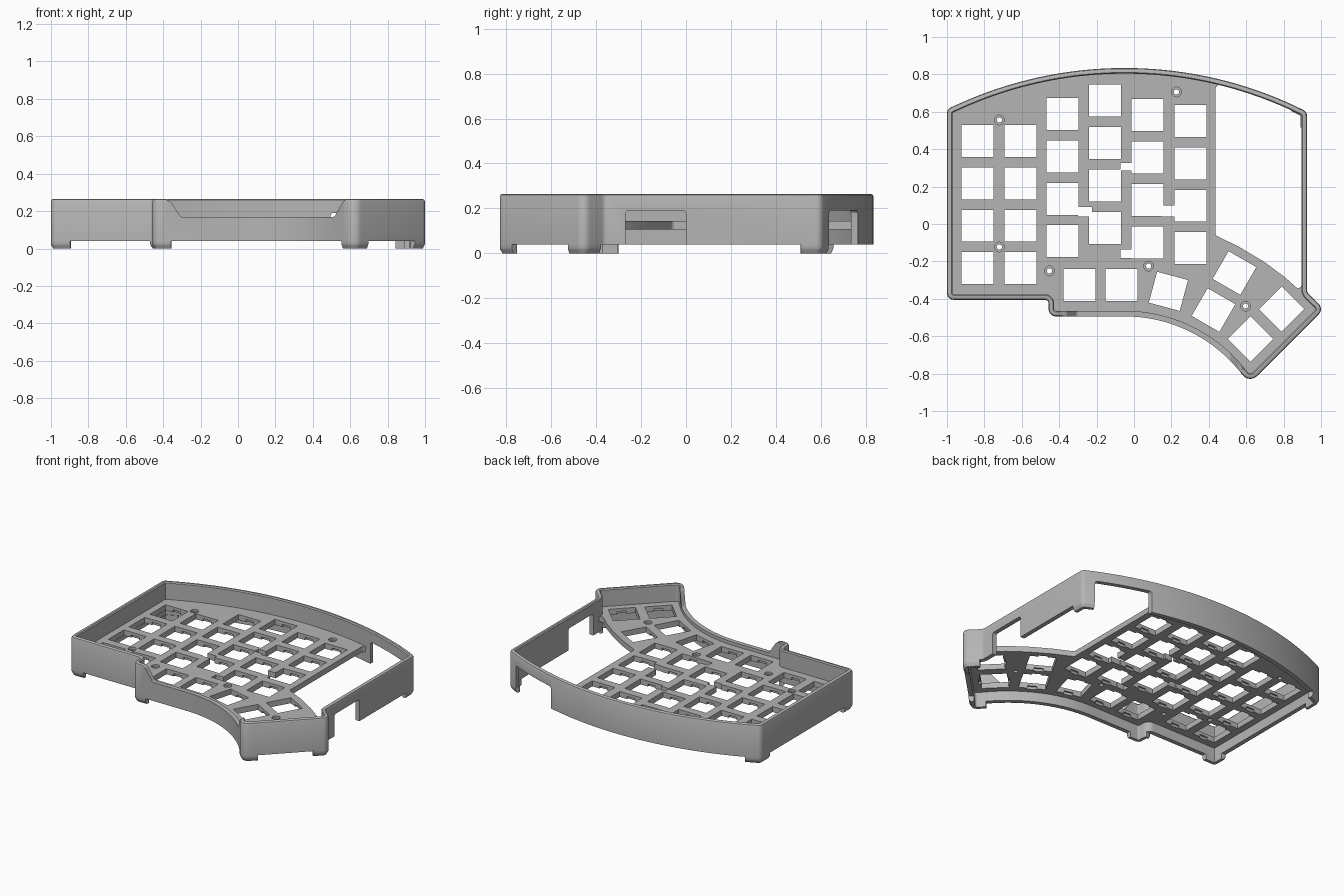
import bpy, bmesh, math
from mathutils import Vector, Matrix

cube = bpy.data.objects.get("Cube")
if cube:
    bpy.data.objects.remove(cube, do_unlink=True)

grey = bpy.data.materials.new("matte_grey")
grey.use_nodes = True
colour = (0.46, 0.46, 0.46, 1)
grey.diffuse_color = colour
grey.node_tree.nodes["Principled BSDF"].inputs["Base Color"].default_value = colour

WALL_LOW, WALL_TOP, PLATE_LOW, PLATE_TOP = 0.04, 0.265, 0.107, 0.145


def make(name, bm):
    bmesh.ops.recalc_face_normals(bm, faces=bm.faces)
    mesh = bpy.data.meshes.new(name)
    bm.to_mesh(mesh)
    bm.free()
    mesh.materials.append(grey)
    ob = bpy.data.objects.new(name, mesh)
    bpy.context.collection.objects.link(ob)
    return ob


def fillet(corners, steps=7):
    """Round each (x, y, radius) corner of a closed polygon."""
    out = []
    for i, (x, y, r) in enumerate(corners):
        p = Vector((x, y))
        if not r:
            out.append(p)
            continue
        a = (Vector(corners[i - 1][:2]) - p).normalized()
        b = (Vector(corners[(i + 1) % len(corners)][:2]) - p).normalized()
        half = a.angle(b) / 2
        centre = p + (a + b).normalized() * r / math.sin(half)
        start = p + a * r / math.tan(half) - centre
        turn = start.angle_signed(p + b * r / math.tan(half) - centre)
        for k in range(steps + 1):
            out.append(centre + Matrix.Rotation(-turn * k / steps, 2) @ start)
    return out


def offset(pts, d):
    """Move a counter-clockwise outline inward with mitred corners."""
    out = []
    for i, p in enumerate(pts):
        e, f = (p - pts[i - 1]).normalized(), (pts[(i + 1) % len(pts)] - p).normalized()
        n, m = Vector((-e.y, e.x)), Vector((-f.y, f.x))
        out.append(p + (n + m) * d / (1 + n.dot(m)))
    return out


def sweep(name, outline, section):
    """Carry a closed (inset, height) section around the outline."""
    bm = bmesh.new()
    rings = [[bm.verts.new((p.x, p.y, z)) for p in offset(outline, d)] for d, z in section]
    n = len(outline)
    for j, ring in enumerate(rings):
        prev = rings[j - 1]
        for i in range(n):
            k = (i + 1) % n
            bm.faces.new((prev[i], prev[k], ring[k], ring[i]))
    return make(name, bm)


def prism(name, pts, lo, hi, along_y=False):
    bm = bmesh.new()
    place = (lambda p, h: (p.x, h, p.y)) if along_y else (lambda p, h: (p.x, p.y, h))
    low, high = [[bm.verts.new(place(p, h)) for p in pts] for h in (lo, hi)]
    bm.faces.new(low)
    bm.faces.new(high)
    for i in range(len(pts)):
        bm.faces.new((low[i - 1], low[i], high[i], high[i - 1]))
    return make(name, bm)


def boxes(name, items):
    """Items are (x, y, z, width, depth, height, turn in degrees)."""
    bm = bmesh.new()
    for x, y, z, w, d, h, turn in items:
        m = (Matrix.Translation((x, y, z)) @ Matrix.Rotation(math.radians(turn), 4, 'Z')
             @ Matrix.Diagonal((w, d, h, 1)))
        bmesh.ops.create_cube(bm, size=1, matrix=m)
    return make(name, bm)


def cylinders(name, spots, z, height):
    bm = bmesh.new()
    for x, y, r in spots:
        bmesh.ops.create_cone(bm, cap_ends=True, segments=24, radius1=r, radius2=r,
                              depth=height, matrix=Matrix.Translation((x, y, z)))
    return make(name, bm)


def cut(ob, cutter, operation='DIFFERENCE'):
    mod = ob.modifiers.new("cut", 'BOOLEAN')
    mod.operation, mod.solver, mod.object = operation, 'EXACT', cutter
    bpy.context.view_layer.objects.active = ob
    bpy.ops.object.modifier_apply(modifier=mod.name)
    bpy.data.objects.remove(cutter, do_unlink=True)


def arc(cx, top, r, x0, x1, n):
    xs = [x0 + (x1 - x0) * i / n for i in range(n + 1)]
    return [(x, top - r + math.sqrt(r * r - (x - cx) ** 2), 0) for x in xs]


# Case outline, counter-clockwise from the left front corner
outline = fillet(
    [(-1, -0.405, 0.035), (-0.457, -0.405, 0.02), (-0.457, -0.494, 0.04)]
    + arc(-0.05, -0.494, 0.79, -0.05, 0.57, 20)
    + [(0.62, -0.851, 0.05), (1.016, -0.455, 0.04), (0.925, -0.365, 0.03), (0.925, 0.60, 0.035)]
    + arc(-0.05, 0.834, 2.15, 0.85, -0.92, 40)
    + [(-1, 0.614, 0.035)])

# Outer wall with a chamfered rim
wall = sweep("case_wall", outline, [
    (0, WALL_LOW), (0, 0.252), (0.004, 0.261), (0.012, WALL_TOP),
    (0.024, WALL_TOP), (0.03, 0.258), (0.03, WALL_LOW)])

# Lowered front edge, side opening and rear opening
dip = fillet([(-0.40, 0.40, 0), (-0.40, 0.268, 0), (-0.36, 0.25, 0.02), (-0.305, 0.168, 0.02),
              (0.515, 0.168, 0.02), (0.56, 0.25, 0.02), (0.585, 0.268, 0), (0.585, 0.40, 0)])
cut(wall, prism("dip_cutter", dip, -0.9, -0.44, True))
side = fillet([(-0.27, 0, 0), (0, 0, 0), (0, 0.19, 0.015), (-0.27, 0.19, 0.015)])
opening = prism("side_cutter", [Vector((p.y, p.x)) for p in side], 0.86, 0.97)
# Turn the side profile so that it runs through the wall along x
opening.data.transform(Matrix(((0, 0, 1, 0), (0, 1, 0, 0), (1, 0, 0, 0), (0, 0, 0, 1))))
for v in opening.data.vertices:
    v.co = (v.co.x, v.co.y, v.co.z)
bm = bmesh.new()
bm.from_mesh(opening.data)
bmesh.ops.recalc_face_normals(bm, faces=bm.faces)
bm.to_mesh(opening.data)
bm.free()
cut(wall, opening)
rear = fillet([(0.495, 0, 0), (0.85, 0, 0), (0.85, 0.19, 0.015), (0.495, 0.19, 0.015)])
cut(wall, prism("rear_cutter", rear, 0.5, 0.9, True))

# Feet under the corners
feet = sweep("corner_feet", outline, [
    (0.012, 0), (0.002, 0.018), (0, 0.022), (0, WALL_LOW), (0.034, WALL_LOW), (0.034, 0)])
cut(feet, cylinders("feet_area", [(-0.985, -0.39, 0.09), (-0.98, 0.60, 0.09), (-0.43, -0.47, 0.075),
                                  (0.625, -0.82, 0.085), (0.985, -0.45, 0.085),
                                  (0.92, 0.59, 0.08)], 0.02, 0.2), 'INTERSECT')

# Switch plate inside the wall
plate = prism("switch_plate", offset(outline, 0.02), PLATE_LOW, PLATE_TOP)
bay = fillet([(0.435, 0.755, 0.035), (0.435, -0.06, 0.02), (0.564, -0.123, 0), (0.697, -0.203, 0),
              (0.805, -0.283, 0), (0.88, -0.35, 0.015), (0.912, -0.31, 0), (0.912, 0.65, 0),
              (0.70, 0.72, 0)])
cut(plate, prism("bay_cutter", bay, 0, 0.2))

# Switch openings: staggered columns and a fanned thumb cluster
PITCH, KEY = 0.2267, 0.171
columns = [(-0.837, 0.444), (-0.607, 0.444), (-0.382, 0.588),
           (-0.155, 0.66), (0.072, 0.582), (0.302, 0.551)]
keys = [(x, y - row * PITCH, 0) for x, y in columns for row in range(4)]
keys += [(-0.291, -0.326, 0), (-0.067, -0.326, 0), (0.184, -0.36, -15), (0.425, -0.46, -30),
         (0.537, -0.262, -30), (0.623, -0.615, 45), (0.789, -0.455, 45)]
cut(plate, boxes("key_cutter", [(x, y, 0.125, KEY, KEY, 0.2, t) for x, y, t in keys]))

# Clip recesses under each opening
cut(plate, boxes("clip_cutter", [(x, y, 0.10, 0.06, 0.195, 0.05, t) for x, y, t in keys]))

# Notches joining neighbouring openings
cut(plate, boxes("notch_cutter", [
    (x, y, 0.125, 0.075, d, 0.2, 0) for x, y, d in
    [(-0.035, 0.306, 0.04), (-0.263, 0.066, 0.05), (-0.035, -0.16, 0.045), (0.185, 0.07, 0.06)]]))

# Counterbored screw holes
screws = [(-0.72, 0.556), (0.227, 0.706), (-0.72, -0.123), (-0.452, -0.251),
          (0.078, -0.225), (0.597, -0.439)]
cut(plate, cylinders("screw_cutter", [(x, y, 0.014) for x, y in screws], 0.125, 0.2))
cut(plate, cylinders("bore_cutter", [(x, y, 0.026) for x, y in screws], 0.15, 0.04))

# Smooth curves, keep the crisp edges
bpy.ops.object.select_all(action='DESELECT')
for ob in (wall, feet, plate):
    ob.select_set(True)
    bpy.context.view_layer.objects.active = ob
bpy.ops.object.shade_smooth_by_angle(angle=math.radians(30))
